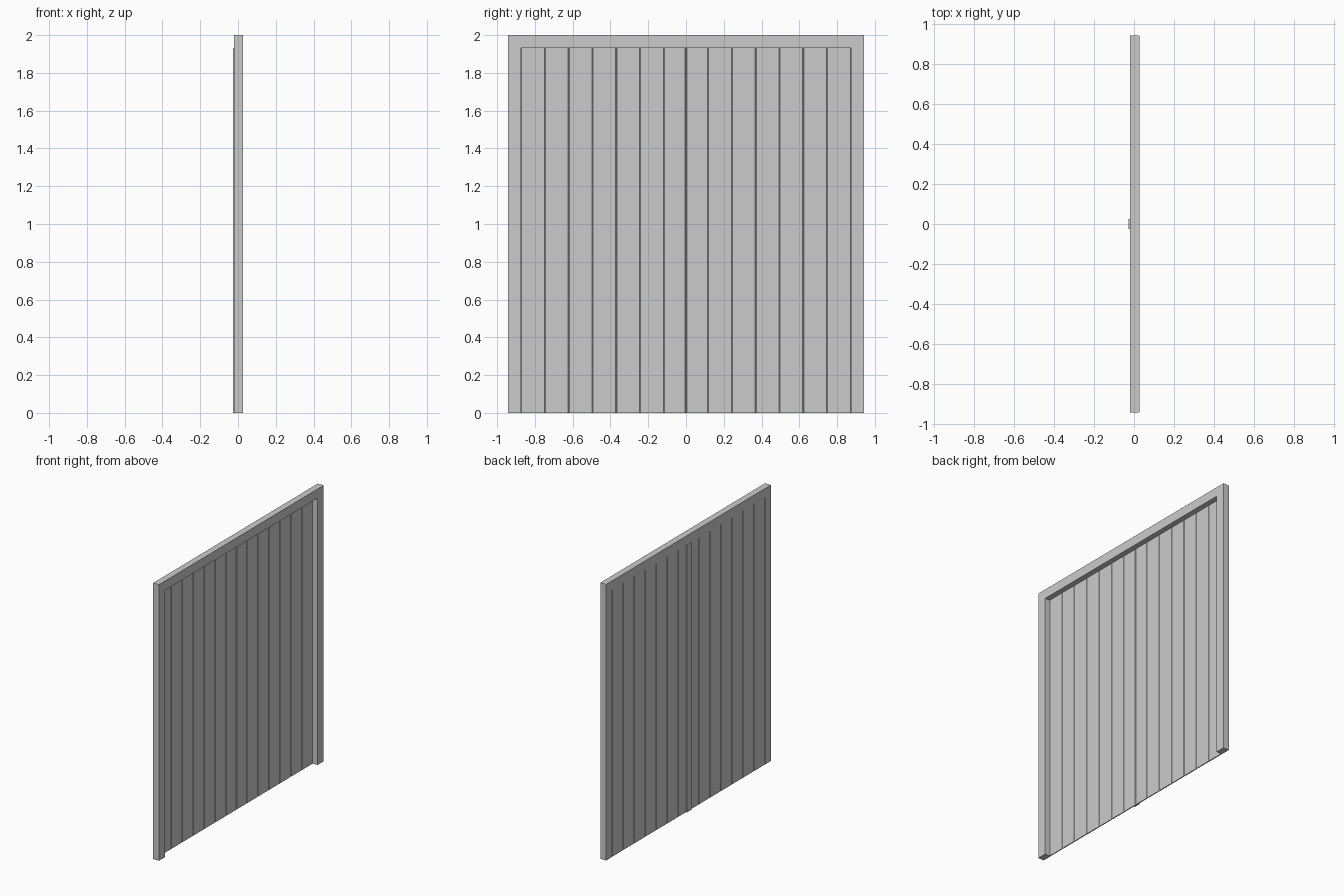
import bpy
import bmesh

cube = bpy.data.objects.get("Cube")
if cube:
    bpy.data.objects.remove(cube, do_unlink=True)

grey = bpy.data.materials.new("plain_grey")
grey.use_nodes = True
colour = (0.6, 0.6, 0.6, 1)
grey.diffuse_color = colour
grey.node_tree.nodes["Principled BSDF"].inputs["Base Color"].default_value = colour

HALF, INNER, HEIGHT, LINTEL = 0.943, 0.873, 2.0, 1.933
BACK, FRONT = -0.02, 0.027


def prism(name, outline, z0, z1):
    """Extrude an (x, y) outline from z0 to z1."""
    bm = bmesh.new()
    face = bm.faces.new([bm.verts.new((x, y, z0)) for x, y in outline])
    top = bmesh.ops.extrude_face_region(bm, geom=[face])["geom"]
    bmesh.ops.translate(bm, vec=(0, 0, z1 - z0),
                        verts=[v for v in top if isinstance(v, bmesh.types.BMVert)])
    bmesh.ops.recalc_face_normals(bm, faces=bm.faces)
    mesh = bpy.data.meshes.new(name)
    bm.to_mesh(mesh)
    bm.free()
    mesh.materials.append(grey)
    obj = bpy.data.objects.new(name, mesh)
    bpy.context.collection.objects.link(obj)
    return obj


def box(name, x0, x1, y0, y1, z0, z1):
    return prism(name, [(x0, y0), (x1, y0), (x1, y1), (x0, y1)], z0, z1)


def board(name, y0, y1):
    """Door board with chamfered long edges that form V grooves."""
    x0, x1, c = BACK + 0.001, -0.012, 0.003
    y0, y1 = sorted((y0, y1))
    prism(name, [(x0, y0 + c), (x0 + c, y0), (x1 - c, y0), (x1, y0 + c),
                 (x1, y1 - c), (x1 - c, y1), (x0 + c, y1), (x0, y1 - c)], 0, LINTEL)


# Frame: two full-height posts and the lintel between them
box("front_post", BACK, FRONT, -HALF, -INNER, 0, HEIGHT)
box("rear_post", BACK, FRONT, INNER, HALF, 0, HEIGHT)
box("lintel", BACK, FRONT, -INNER, INNER, LINTEL, HEIGHT)

# Two door leaves of seven boards, the middle one trimmed
PITCH = 0.126
for side, leaf in ((-1, "front"), (1, "rear")):
    for i in range(7):
        outer = INNER - i * PITCH
        inner = max(outer - PITCH, 0.001)
        board(f"{leaf}_leaf_board_{i + 1}", side * outer, side * inner)

# Cover strip over the joint between the leaves
box("cover_strip", -0.027, BACK + 0.001, -0.026, 0.026, 0, LINTEL)
